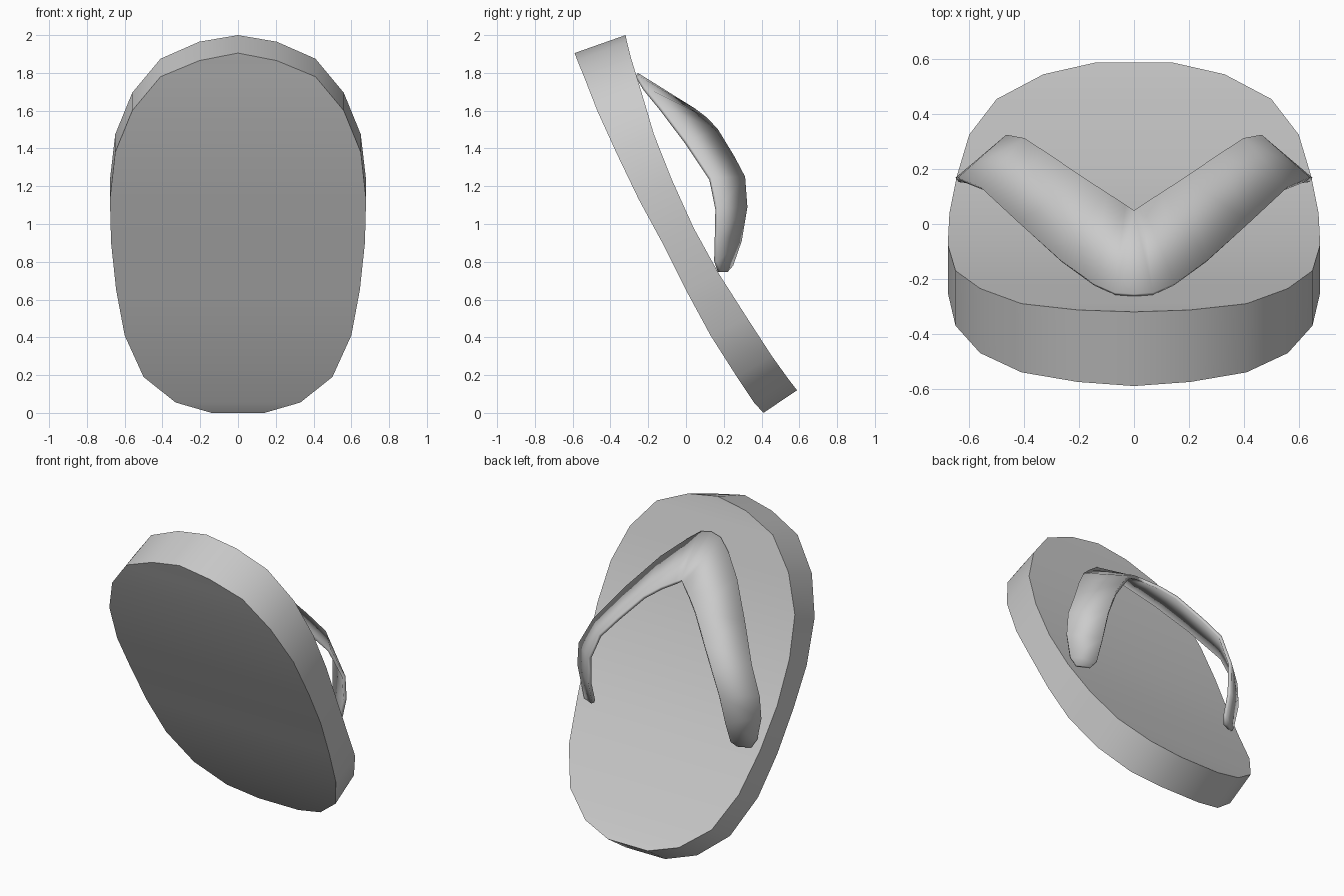
import bpy
import math

if "Cube" in bpy.data.objects:
    bpy.data.objects.remove(bpy.data.objects["Cube"])


def make_object(name, verts, faces):
    mesh = bpy.data.meshes.new(name)
    mesh.from_pydata(verts, [], faces)
    obj = bpy.data.objects.new(name, mesh)
    bpy.context.collection.objects.link(obj)
    return obj


def shade(obj, angle):
    bpy.ops.object.select_all(action='DESELECT')
    obj.select_set(True)
    bpy.context.view_layer.objects.active = obj
    bpy.ops.object.shade_smooth_by_angle(angle=math.radians(angle))


# Sole: half outline from toe to heel (x, underside y z, footbed y z)
outline = [
    (0, -.59, 1.905, -.32, 2.0), (.205, -.575, 1.865, -.313, 1.965),
    (.41, -.54, 1.78, -.29, 1.875), (.56, -.47, 1.60, -.235, 1.695),
    (.65, -.37, 1.38, -.17, 1.475), (.678, -.25, 1.13, -.075, 1.235),
    (.672, -.125, .90, .04, .98), (.645, .0, .65, .175, .735),
    (.60, .13, .41, .325, .50), (.50, .27, .19, .455, .30),
    (.33, .36, .055, .545, .175), (.14, .41, .0, .588, .12),
]
ring = outline + [(-x, *rest) for x, *rest in reversed(outline[1:])]
n = len(ring)
verts = [(x, fy, fz) for x, fy, fz, by, bz in ring]
verts += [(x, by, bz) for x, fy, fz, by, bz in ring]
faces = [(i, i + n, (i + 1) % n + n, (i + 1) % n) for i in range(n)]
# Underside and footbed as strips running across the sole
for i in range(len(outline) - 1):
    strip = [i, i + 1, n - i - 1] + ([n - i] if i else [])
    faces.append(strip)
    faces.append([v + n for v in reversed(strip)])
sole = make_object("sole", verts, faces)
sole.data.validate()
shade(sole, 50)

# Strap: half of the V, each row is a point on the inner and the outer edge
sections = [
    ((0, .05, 1.61), (0, -.255, 1.80)),
    ((.03, .07, 1.595), (.07, -.25, 1.785)),
    ((.10, .115, 1.56), (.15, -.215, 1.725)),
    ((.185, .17, 1.50), (.27, -.13, 1.62)),
    ((.31, .255, 1.36), (.42, .005, 1.44)),
    ((.40, .313, 1.25), (.56, .135, 1.245)),
    ((.465, .325, 1.09), (.64, .17, 1.08)),
    ((.485, .295, .91), (.65, .168, .94)),
    ((.49, .25, .78), (.62, .165, .80)),
    ((.515, .22, .745), (.59, .185, .745)),
]
verts = [p for pair in sections for p in pair]
faces = [(2 * i, 2 * i + 1, 2 * i + 3, 2 * i + 2) for i in range(len(sections) - 1)]
strap = make_object("strap", verts, faces)
shade(strap, 35)
strap.modifiers.new("mirror", 'MIRROR')
solid = strap.modifiers.new("thickness", 'SOLIDIFY')
solid.thickness = 0.02
solid.offset = -1
